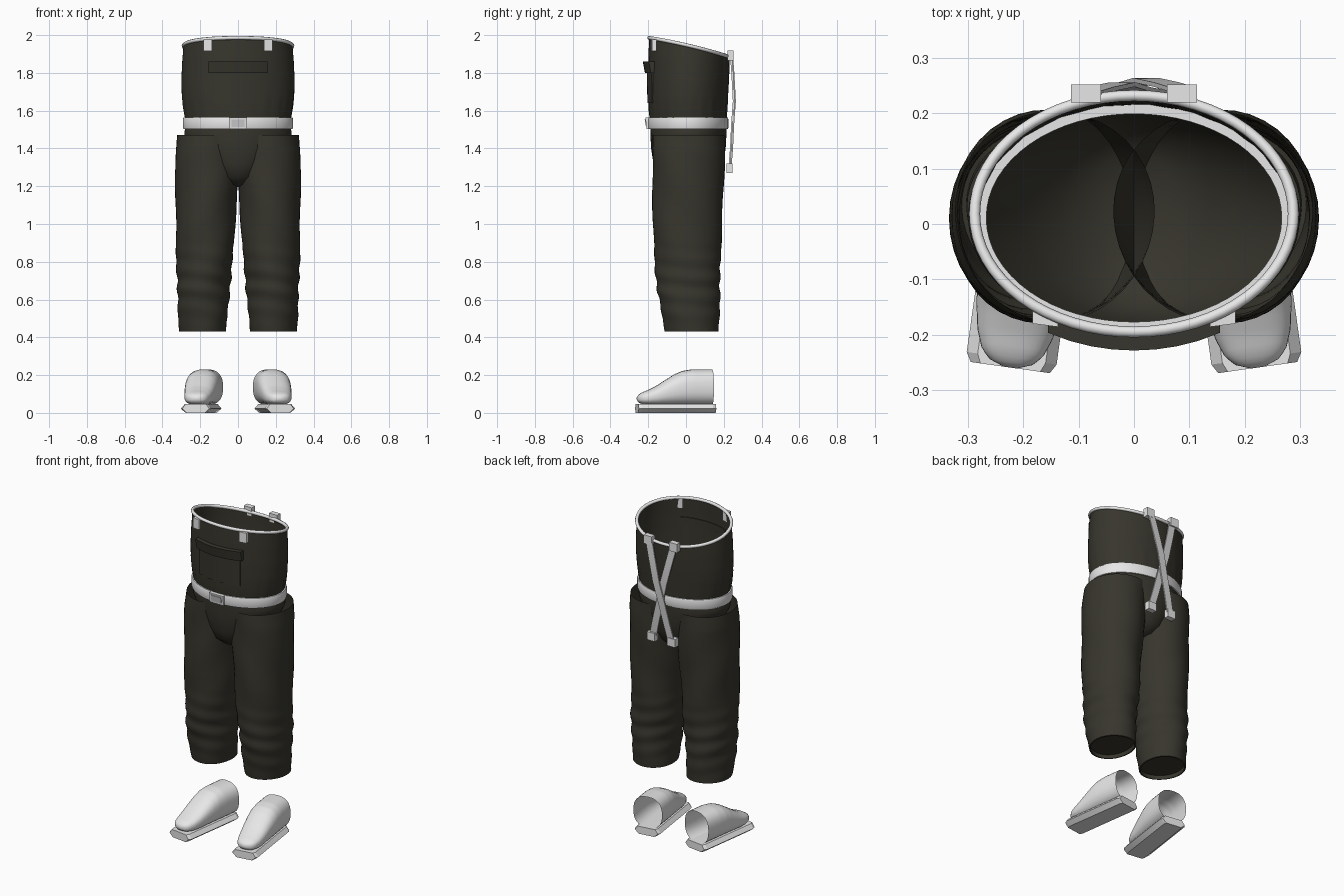
import bpy, bmesh, math
from mathutils import Matrix

if "Cube" in bpy.data.objects:
    bpy.data.objects.remove(bpy.data.objects["Cube"])


def material(name, col):
    m = bpy.data.materials.new(name)
    m.diffuse_color = (*col, 1)
    m.use_nodes = True
    m.node_tree.nodes["Principled BSDF"].inputs["Base Color"].default_value = m.diffuse_color
    return m


CLOTH = material("dark olive cloth", (0.038, 0.036, 0.026))
PALE = material("pale grey trim", (0.8, 0.8, 0.8))
STRAP = material("grey strap", (0.66, 0.66, 0.66))


def loft(name, rings, mat, cap_start=False, cap_end=False, closed=False, angle=40, matrix=None):
    """Skin a list of point loops."""
    bm = bmesh.new()
    vr = [[bm.verts.new(p) for p in r] for r in rings]
    n = len(vr[0])
    for i in range(len(vr) if closed else len(vr) - 1):
        a, b = vr[i], vr[(i + 1) % len(vr)]
        for j in range(n):
            bm.faces.new((a[j], a[(j + 1) % n], b[(j + 1) % n], b[j]))
    if cap_start:
        bm.faces.new(vr[0][::-1])
    if cap_end:
        bm.faces.new(vr[-1])
    bmesh.ops.recalc_face_normals(bm, faces=bm.faces)
    if matrix:
        bm.transform(matrix)
    me = bpy.data.meshes.new(name)
    bm.to_mesh(me)
    bm.free()
    me.materials.append(mat)
    ob = bpy.data.objects.new(name, me)
    bpy.context.collection.objects.link(ob)
    bpy.ops.object.select_all(action='DESELECT')
    ob.select_set(True)
    bpy.context.view_layer.objects.active = ob
    bpy.ops.object.shade_smooth_by_angle(angle=math.radians(angle))
    return ob


def sample(table, t):
    """Interpolate a table of rows keyed on its first column."""
    if t <= table[0][0]:
        return table[0][1:]
    for a, b in zip(table, table[1:]):
        if t <= b[0]:
            f = (t - a[0]) / (b[0] - a[0])
            return [p + (q - p) * f for p, q in zip(a[1:], b[1:])]
    return table[-1][1:]


def span(a, b, n):
    return [a + (b - a) * i / n for i in range(n + 1)]


# torso and pelvis profile: height, half width, front y, back y
TORSO = [(1.195, .03, -.04, .06), (1.21, .08, -.10, .13), (1.25, .14, -.15, .17),
         (1.32, .20, -.172, .198), (1.40, .25, -.185, .210), (1.47, .287, -.188, .214),
         (1.53, .275, -.190, .214), (1.60, .288, -.197, .218), (1.67, .297, -.200, .222),
         (1.75, .300, -.200, .226), (1.85, .296, -.199, .230), (1.945, .288, -.195, .232)]


def torso_point(z, a, grow=0.0):
    rx, yf, yb = sample(TORSO, z)
    cy, ry = (yf + yb) / 2, (yb - yf) / 2
    pleat = .003 * math.sin(22 * a) * max(0, 1 - abs(z - 1.62) / .09)
    k = max(0, min(1, (z - 1.65) / .295))
    y = cy + (ry + grow + pleat) * math.sin(a)
    lift = k * (-.235 * (y - .02) + .004 * math.cos(2 * a))
    return ((rx + grow + pleat) * math.cos(a), y, z + lift)


N = 64
ANG = [2 * math.pi * i / N for i in range(N)]
levels = [r[0] for r in TORSO[:5]] + span(1.44, 1.945, 24)
loft("torso", [[torso_point(z, a) for a in ANG] for z in levels], CLOTH, cap_start=True)

# rounded trim on the slanted top opening
rim = []
for a in ANG:
    x, y, z = torso_point(1.945, a)
    rim.append([(x + .010 * math.cos(b) * math.cos(a), y + .010 * math.cos(b) * math.sin(a),
                 z - .006 + .010 * math.sin(b)) for b in span(0, 2 * math.pi * 7 / 8, 7)])
loft("top_trim", rim, PALE, closed=True, angle=80)

# belt
loft("belt", [[((.289 + g) * math.cos(a), .011 + (.210 + g) * math.sin(a), z) for g, z in
               ((0, 1.502), (.003, 1.51), (.003, 1.555), (0, 1.563), (-.022, 1.563), (-.022, 1.502))]
              for a in ANG], PALE, closed=True)


def front_panel(name, x0, x1, z0, z1, out, mat, base=None):
    """Plate wrapped round the front of the torso."""
    rings = []
    for x in span(x0, x1, 8):
        def y(z):
            rx, yf, yb = sample(TORSO, z)
            return base or (yf + yb) / 2 - (yb - yf) / 2 * math.sqrt(1 - (x / rx) ** 2)
        rings.append([(x, y(z0) - out * .6, z0), (x, y(z1) - out, z1),
                      (x, y(z1) + .004, z1), (x, y(z0) + .004, z0)])
    return loft(name, rings, mat, True, True)


# chest pocket with flap
front_panel("pocket", -.14, .14, 1.64, 1.82, .009, CLOTH)
front_panel("pocket_flap", -.155, .155, 1.80, 1.86, .030, CLOTH)
# buckle: frame with darker middle
front_panel("buckle", -.047, .047, 1.503, 1.563, .014, PALE, base=-.201)
front_panel("buckle_middle", -.034, .034, 1.513, 1.553, .018, STRAP, base=-.201)

# leg profile: height, centre x, half width, front y, back y
LEG = [(.43, .185, .124, -.112, .172), (.52, .186, .131, -.130, .176), (.65, .184, .139, -.152, .180),
       (.80, .177, .149, -.166, .184), (1.0, .172, .157, -.176, .190), (1.2, .166, .166, -.178, .200),
       (1.38, .152, .180, -.177, .206), (1.47, .143, .180, -.174, .206)]


def leg_point(z, a, s, grow=0.0):
    cx, rx, yf, yb = sample(LEG, z)
    fold = max(0, 1 - abs(z - .68) / .25)
    w = grow + .005 * fold * math.sin(z * 62 + 1.5 * math.sin(a + s))
    w += .0025 * math.sin(z * 17 + 3 * a)
    return (s * (cx + (rx + w) * math.cos(a)),
            (yf + yb) / 2 + ((yb - yf) / 2 + w) * math.sin(a), z)


for s, side in ((-1, "left"), (1, "right")):
    ang = [2 * math.pi * i / 40 for i in range(40)]
    # trouser leg: open top, hem turned in to a recessed cap
    rings = [[leg_point(.455, a, s, -.012) for a in ang],
             [(*leg_point(.43, a, s, -.008)[:2], .43) for a in ang]]
    rings += [[leg_point(z, a, s) for a in ang] for z in span(.432, 1.47, 60)]
    loft(side + "_leg", rings, CLOTH, cap_start=True)

    # front strap clip
    x, y, z = s * .16, -.168, 1.915
    clip = [[(x + dx, y + dy - (.006 if dx * s < 0 else 0), zz)
             for dx, dy in ((-.023, -.012), (.023, -.012), (.023, .012), (-.023, .012))]
            for zz in (z, 1.978)]
    loft(side + "_front_clip", clip, PALE, True, True)

    # crossing back strap
    path = [(1.905, .240), (1.80, .248), (1.65, .256), (1.53, .247), (1.40, .241), (1.28, .231)]
    lay = .004 * s
    rings = []
    for z, y in path:
        x = s * (.085 - .155 * (1.905 - z) / .625)
        rings.append([(x + dx, y + lay + dy, z)
                      for dx, dy in ((-.023, -.004), (.023, -.004), (.023, .004), (-.023, .004))])
    loft(side + "_back_strap", rings, STRAP, True, True)
    # clips at both strap ends
    for nm, cx, cy, z0, z1 in (("upper", .087, .238, 1.865, 1.918), ("lower", -.070, .232, 1.27, 1.32)):
        c = [[(s * cx + dx, cy + dy, z)
              for dx, dy in ((-.027, -.018), (.027, -.018), (.027, .014), (-.027, .014))]
             for z in (z0, z1)]
        loft(f"{side}_{nm}_back_clip", c, PALE, True, True)

    # boot turned outward: upper open at the heel, lofted along y
    place = Matrix.Translation((s * .187, 0, 0)) @ Matrix.Rotation(s * math.radians(8), 4, 'Z')
    BOOT = [(-.262, .012, .084, .068), (-.255, .036, .095, .056), (-.235, .056, .108, .047),
            (-.20, .069, .122, .042), (-.16, .076, .142, .040), (-.11, .082, .174, .040),
            (-.06, .087, .205, .040), (-.02, .090, .222, .040), (.03, .091, .230, .040),
            (.137, .090, .231, .040)]
    rings = []
    for yy in span(-.262, .137, 40):
        w, zt, zb = sample(BOOT, yy)
        loop = []
        for a in [2 * math.pi * i / 32 for i in range(32)]:
            c, d = math.cos(a), math.sin(a)
            p = .8
            loop.append((w * math.copysign(abs(c) ** p, c), yy,
                         (zt + zb) / 2 + (zt - zb) / 2 * math.copysign(abs(d) ** p, d)))
        rings.append(loop)
    loft(side + "_boot_upper", rings, PALE, cap_start=True, angle=60, matrix=place)

    # sole bar with bevelled long edges
    hexa = [(-.055, .0), (.055, .0), (.082, .022), (.062, .046), (-.062, .046), (-.082, .022)]
    ends = ((-.262, .88), (-.245, 1), (.135, 1), (.152, .88))
    loft(side + "_sole", [[(x * k, yy, z) for x, z in hexa] for yy, k in ends],
         PALE, True, True, angle=20, matrix=place)
